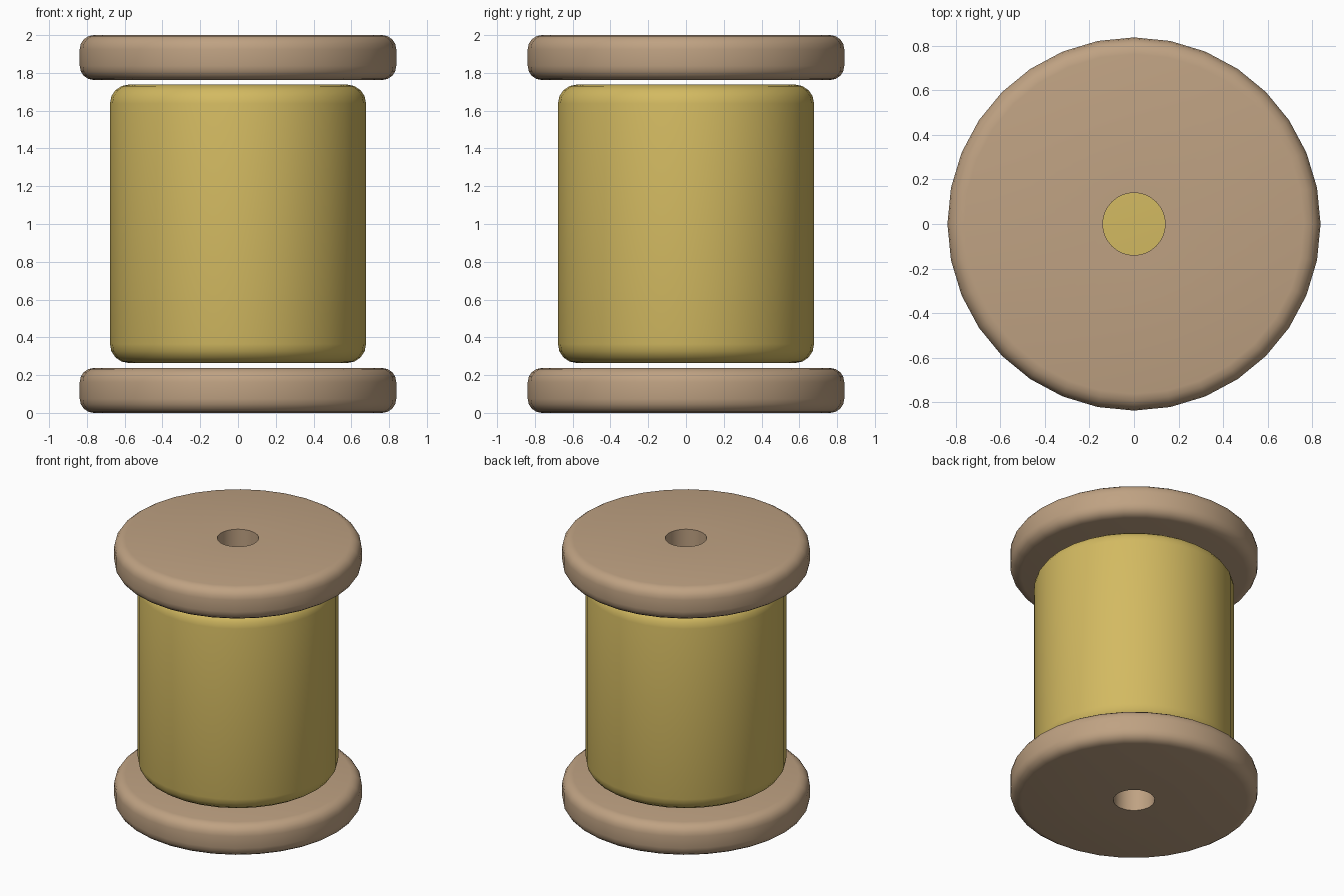
import bpy, bmesh, math

if "Cube" in bpy.data.objects:
    bpy.data.objects.remove(bpy.data.objects["Cube"])

SIDES = 32


def material(name, rgb):
    m = bpy.data.materials.new(name)
    m.diffuse_color = (*rgb, 1)
    m.use_nodes = True
    m.node_tree.nodes["Principled BSDF"].inputs["Base Color"].default_value = m.diffuse_color
    return m


def rounded_side(radius, z0, z1, bevel, steps=4):
    """Outer profile from bottom cap to top cap with rounded rims."""
    pts = []
    for cz, start in ((z0 + bevel, -90), (z1 - bevel, 0)):
        for i in range(steps + 1):
            a = math.radians(start + 90 * i / steps)
            pts.append((radius - bevel + bevel * math.cos(a), cz + bevel * math.sin(a)))
    return pts


def lathe(name, profile, mat, closed):
    """Turn a profile around z; closed profiles make a ring, open ones get caps."""
    bm = bmesh.new()
    rings = [[bm.verts.new((r * math.cos(math.tau * k / SIDES),
                            r * math.sin(math.tau * k / SIDES), z))
              for k in range(SIDES)] for r, z in profile]
    pairs = list(zip(rings, rings[1:]))
    if closed:
        pairs.append((rings[-1], rings[0]))
    else:
        bm.faces.new(rings[0][::-1])
        bm.faces.new(rings[-1])
    for lower, upper in pairs:
        for k in range(SIDES):
            n = (k + 1) % SIDES
            bm.faces.new((lower[k], lower[n], upper[n], upper[k]))
    bmesh.ops.recalc_face_normals(bm, faces=bm.faces)
    mesh = bpy.data.meshes.new(name)
    bm.to_mesh(mesh)
    bm.free()
    mesh.materials.append(mat)
    ob = bpy.data.objects.new(name, mesh)
    bpy.context.collection.objects.link(ob)
    bpy.ops.object.select_all(action='DESELECT')
    ob.select_set(True)
    bpy.context.view_layer.objects.active = ob
    bpy.ops.object.shade_smooth_by_angle(angle=math.radians(35))
    return ob


wood = material("tan_wood", (0.52, 0.36, 0.225))
yarn = material("yellow_thread", (0.65, 0.49, 0.12))

# End discs with a round centre hole
for name, z0 in (("bottom_disc", 0.0), ("top_disc", 1.762)):
    z1 = z0 + 0.238
    hole = [(0.14, z1), (0.14, z0)]
    lathe(name, rounded_side(0.838, z0, z1, 0.075) + hole, wood, True)

# Solid wound thread between the discs
lathe("thread_body", rounded_side(0.678, 0.264, 1.738, 0.1), yarn, False)
